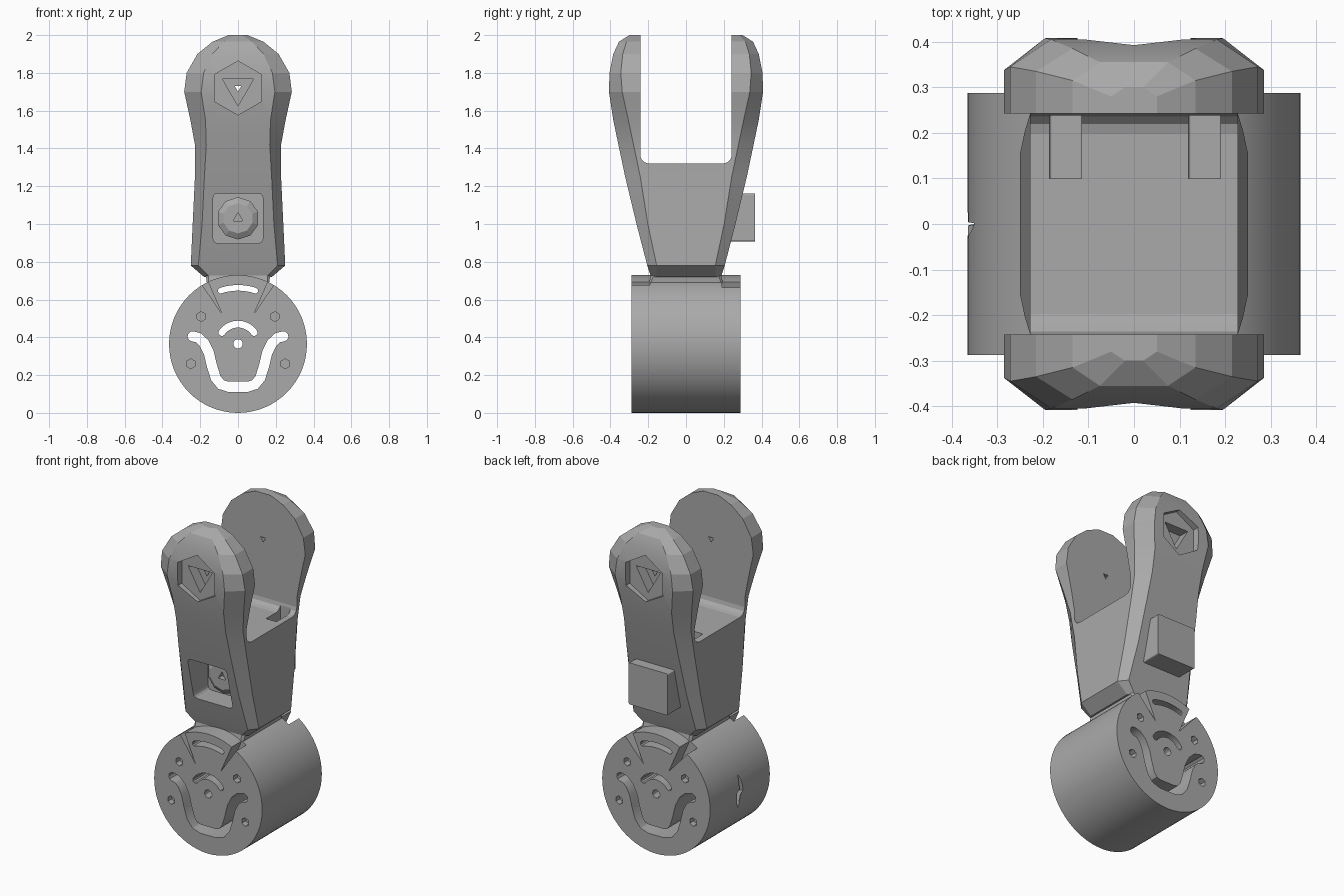
import bpy, bmesh, math
from math import sin, cos, pi, radians
from mathutils import Vector

if "Cube" in bpy.data.objects:
    bpy.data.objects.remove(bpy.data.objects["Cube"], do_unlink=True)

grey = bpy.data.materials.new("plain grey")
grey.use_nodes = True
grey.diffuse_color = (0.4, 0.4, 0.4, 1)
grey.node_tree.nodes["Principled BSDF"].inputs["Base Color"].default_value = (0.4, 0.4, 0.4, 1)


def loft(name, rings):
    """Closed solid through a list of rings with equal point counts."""
    bm = bmesh.new()
    loops = [[bm.verts.new(p) for p in ring] for ring in rings]
    n = len(loops[0])
    for a, b in zip(loops, loops[1:]):
        for i in range(n):
            j = (i + 1) % n
            bm.faces.new((a[i], a[j], b[j], b[i]))
    bm.faces.new(loops[0][::-1])
    bm.faces.new(loops[-1])
    bmesh.ops.recalc_face_normals(bm, faces=bm.faces)
    mesh = bpy.data.meshes.new(name)
    bm.to_mesh(mesh)
    bm.free()
    mesh.materials.append(grey)
    ob = bpy.data.objects.new(name, mesh)
    bpy.context.collection.objects.link(ob)
    return ob


def prism(name, outline, y0, y1):
    return loft(name, [[(x, y, z) for x, z in outline] for y in (y0, y1)])


def ngon(x, z, r, n, turn=90):
    return [(x + r * cos(radians(turn) + 2 * pi * i / n),
             z + r * sin(radians(turn) + 2 * pi * i / n)) for i in range(n)]


def rounded_rect(x, z, hx, hz, r):
    pts = []
    for k, (sx, sz) in enumerate(((1, 1), (-1, 1), (-1, -1), (1, -1))):
        for s in range(4):
            a = pi / 2 * (k + s / 3)
            pts.append((x + sx * (hx - r) + r * cos(a), z + sz * (hz - r) + r * sin(a)))
    return pts


def arc(z, r, spread, n=10):
    return [(r * sin(radians(t)), z + r * cos(radians(t)))
            for t in [-spread + 2 * spread * i / n for i in range(n + 1)]]


def slot(path, r):
    """Outline of a round-ended slot along a path."""
    p = [Vector(q) for q in path]
    side = []
    for i in range(len(p)):
        t = (p[min(i + 1, len(p) - 1)] - p[max(i - 1, 0)]).normalized()
        side.append(Vector((-t.y, t.x)))

    def cap(c, n):
        a = math.atan2(n.y, n.x)
        return [c + r * Vector((cos(a - pi * k / 5), sin(a - pi * k / 5))) for k in range(1, 5)]
    out = [c + r * n for c, n in zip(p, side)] + cap(p[-1], side[-1])
    out += [c - r * n for c, n in zip(p[::-1], side[::-1])] + cap(p[0], -side[0])
    return [tuple(v) for v in out]


def cut(ob, cutter):
    cutter.hide_render = True
    m = ob.modifiers.new("cut", 'BOOLEAN')
    m.object, m.operation, m.solver = cutter, 'DIFFERENCE', 'EXACT'
    bpy.context.view_layer.objects.active = ob
    bpy.ops.object.modifier_apply(modifier=m.name)
    bpy.data.objects.remove(cutter, do_unlink=True)


def smooth(ob, angle):
    bpy.ops.object.select_all(action='DESELECT')
    ob.select_set(True)
    bpy.context.view_layer.objects.active = ob
    bpy.ops.object.shade_smooth_by_angle(angle=radians(angle))


# Drum with slots running right through it
HUB = 0.365
drum = prism("drum", ngon(0, HUB, 0.365, 64), -0.288, 0.288)
half = [(-.24, .405), (-.21, .398), (-.18, .37), (-.155, .32), (-.138, .25),
        (-.118, .185), (-.09, .15), (-.05, .138)]
smile = half + [(-x, z) for x, z in half[::-1]]
for outline in (slot(smile, 0.027), slot(arc(HUB, 0.105, 55), 0.018),
                slot(arc(HUB, 0.297, 18), 0.015), ngon(0, HUB, 0.025, 12)):
    cut(drum, prism("slot_cutter", outline, -0.5, 0.5))

# Blind bolt holes and narrow wedge notches on both ends
for end in (-1, 1):
    for s in (-1, 1):
        for x, z in ((0.195, 0.51), (0.25, 0.26)):
            cut(drum, prism("bolt_cutter", ngon(s * x, z, 0.026, 6), end * 0.25, end * 0.4))
        wedge = [(s * .085, .525), (s * .17, .72), (s * .225, .68)]
        if end < 0:
            wedge[2] = (s * .205, .70)
        cut(drum, prism("notch_cutter", wedge, end * 0.19, end * 0.4))
# Small nick on the right flank of the drum
nick = loft("nick_cutter", [[(-.342, 0, .365 - .1), (-.342, 0.002, .365 - .1), (-.5, .002, .265), (-.5, 0, .265)],
                            [(-.335, -.005, .365), (-.335, .005, .365), (-.4, .06, .365), (-.4, -.06, .365)],
                            [(-.342, 0, .465), (-.342, .002, .465), (-.5, .002, .465), (-.5, 0, .465)]])
cut(drum, nick)
smooth(drum, 30)


# Fork body: chamfered sections stacked upward
def section(z, a, b, ca, cb):
    q = [(a, b - cb), (a - ca, b)]
    return [(x, y, z) for x, y in
            q + [(-x, y) for x, y in q[::-1]] + [(-x, -y) for x, y in q] + [(x, -y) for x, y in q[::-1]]]


fork = loft("fork", [section(*s) for s in (
    (0.72, 0.18, 0.185, 0.03, 0.03),
    (0.78, 0.25, 0.205, 0.04, 0.05),
    (1.00, 0.24, 0.262, 0.05, 0.06),
    (1.25, 0.228, 0.322, 0.05, 0.08),
    (1.42, 0.228, 0.358, 0.06, 0.08),
    (1.55, 0.252, 0.385, 0.08, 0.08),
    (1.70, 0.285, 0.408, 0.09, 0.07),
    (1.80, 0.272, 0.405, 0.09, 0.06),
    (1.90, 0.215, 0.385, 0.08, 0.05),
    (1.965, 0.135, 0.355, 0.06, 0.04),
    (2.0, 0.05, 0.30, 0.03, 0.02))])

# Gap between the prongs, rounded at its floor
gap = [(y, z) for y, z in rounded_rect(0, 1.82, 0.242, 0.5, 0.045)]
cut(fork, loft("gap_cutter", [[(x, y, z) for y, z in gap] for x in (-0.5, 0.5)]))

# Pair of slots in the gap floor beside the rear prong
for x in (-0.15, 0.155):
    cut(fork, prism("floor_cutter", rounded_rect(x, 1.33, 0.035, 0.1, 0.005), 0.1, 0.238))

# Square pocket at the front
cut(fork, prism("pocket_cutter", rounded_rect(0, 1.03, 0.132, 0.132, 0.025), -0.5, -0.10))

# Stepped pivot sockets on both prongs
for s in (-1, 1):
    for r, n, turn, depth in ((0.143, 6, 90, 0.365), (0.095, 3, 270, 0.30), (0.02, 3, 270, 0.2)):
        cut(fork, prism("socket_cutter", ngon(0, 1.72, r, n, turn), s * depth, s * 0.6))
smooth(fork, 14)

# Neck between fork and drum
loft("neck", [section(0.69, 0.165, 0.195, 0.01, 0.01), section(0.76, 0.175, 0.18, 0.02, 0.02)])

# Faceted bolt head inside the pocket, with a small drive hole
bolt = loft("pocket_bolt", [[(x, y, z) for x, z in ngon(0, 1.03, r, 10)]
                            for y, r in ((-0.09, 0.112), (-0.135, 0.112), (-0.155, 0.08))])
cut(bolt, prism("drive_cutter", ngon(0, 1.03, 0.03, 3), -0.3, -0.12))

# Square boss at the back
prism("rear_boss", rounded_rect(0, 1.035, 0.132, 0.127, 0.008), 0.15, 0.365)
